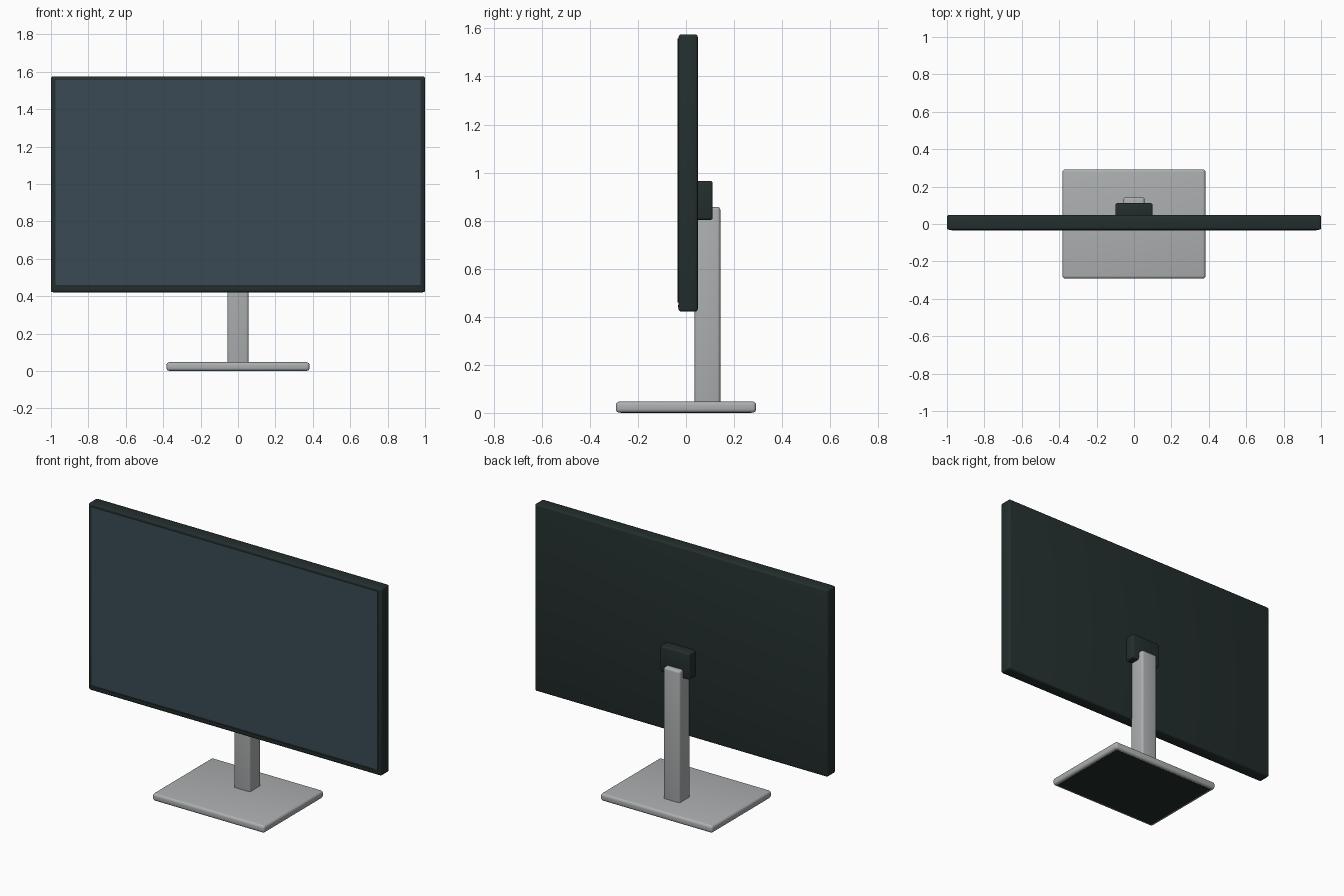
import bpy

if "Cube" in bpy.data.objects:
    bpy.data.objects.remove(bpy.data.objects["Cube"])


def material(name, rgb):
    m = bpy.data.materials.new(name)
    m.diffuse_color = (*rgb, 1.0)
    m.use_nodes = True
    m.node_tree.nodes["Principled BSDF"].inputs["Base Color"].default_value = m.diffuse_color
    return m


grey = material("silver grey", (0.413, 0.429, 0.434))
dark = material("dark casing", (0.017, 0.028, 0.027))
blue = material("screen slate blue", (0.041, 0.067, 0.089))


def box(name, x, y, z, mat, bevel=0.0, segments=3):
    """Box from (min, max) ranges with rounded edges."""
    bpy.ops.mesh.primitive_cube_add(
        size=1, location=[(r[0] + r[1]) / 2 for r in (x, y, z)])
    ob = bpy.context.object
    ob.name = name
    ob.scale = [r[1] - r[0] for r in (x, y, z)]
    bpy.ops.object.transform_apply(location=False, rotation=False, scale=True)
    ob.data.materials.append(mat)
    if bevel:
        mod = ob.modifiers.new("rounding", 'BEVEL')
        mod.width = bevel
        mod.segments = segments
        bpy.ops.object.modifier_apply(modifier=mod.name)
        bpy.ops.object.shade_smooth_by_angle(angle=0.6)
    return ob


# Stand: foot plate, rubber pad underneath, upright column
box("base_plate", (-0.382, 0.382), (-0.292, 0.292), (0.001, 0.047), grey, 0.015, 4)
box("base_pad", (-0.362, 0.362), (-0.272, 0.272), (0.0, 0.006), dark)
box("stand_column", (-0.056, 0.056), (0.036, 0.143), (0.03, 0.857), grey, 0.013, 4)

# Bracket joining column and display
box("mount_bracket", (-0.10, 0.10), (0.04, 0.111), (0.803, 0.965), dark, 0.01)

# Display casing, screen panel and lower trim strip
box("display_casing", (-1.0, 1.0), (-0.031, 0.049), (0.421, 1.575), dark, 0.011)
box("screen_panel", (-0.976, 0.976), (-0.035, -0.027), (0.459, 1.557), blue)
box("chin_strip", (-0.94, 0.94), (-0.033, -0.027), (0.438, 0.448), dark)
